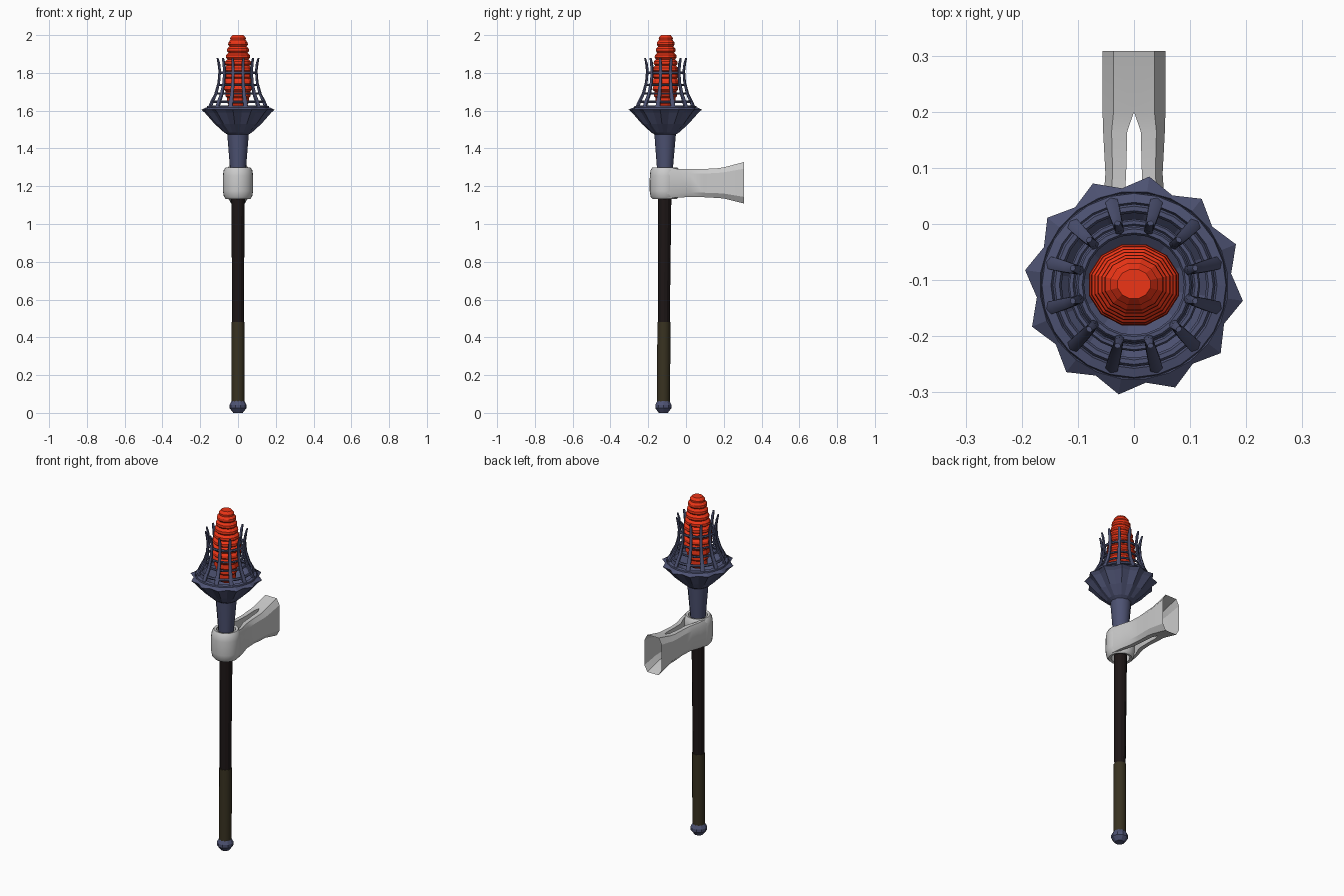
import bpy, bmesh
from math import sin, cos, pi, radians

if "Cube" in bpy.data.objects:
    bpy.data.objects.remove(bpy.data.objects["Cube"])


def axis_y(z):
    # the shaft leans very slightly
    return -0.12 + 0.0065 * z


def material(name, rgb):
    m = bpy.data.materials.new(name)
    m.diffuse_color = (*rgb, 1)
    m.use_nodes = True
    m.node_tree.nodes["Principled BSDF"].inputs["Base Color"].default_value = m.diffuse_color
    return m


STEEL = material("blue_steel", (0.075, 0.085, 0.17))
BLACK = material("black_wood", (0.012, 0.008, 0.008))
LEATHER = material("brown_leather", (0.04, 0.032, 0.015))
EMBER = material("ember_red", (0.85, 0.035, 0.008))


def finish(bm, name, mat=None, smooth=None):
    bmesh.ops.recalc_face_normals(bm, faces=bm.faces)
    me = bpy.data.meshes.new(name)
    bm.to_mesh(me)
    bm.free()
    ob = bpy.data.objects.new(name, me)
    bpy.context.collection.objects.link(ob)
    if mat:
        me.materials.append(mat)
    if smooth:
        bpy.ops.object.select_all(action='DESELECT')
        ob.select_set(True)
        bpy.context.view_layer.objects.active = ob
        bpy.ops.object.shade_smooth_by_angle(angle=radians(smooth))
    return ob


def loft(bm, rings, caps=True, closed=False):
    # skin a list of equally sized closed rings of points
    vr = [[bm.verts.new(p) for p in r] for r in rings]
    n = len(vr[0])
    pairs = list(zip(vr, vr[1:])) + ([(vr[-1], vr[0])] if closed else [])
    for a, b in pairs:
        for i in range(n):
            j = (i + 1) % n
            bm.faces.new((a[i], a[j], b[j], b[i]))
    if caps and not closed:
        bm.faces.new(vr[0])
        bm.faces.new(vr[-1])
    return vr


def lathe(name, profile, sides, mat=None, smooth=None, closed=False,
          squash=1.0, flute=None, turn=0.0):
    # profile: (radius, height); flute: radius factor of valleys per row
    bm = bmesh.new()
    rings = []
    for k, (r, z) in enumerate(profile):
        ring = []
        for i in range(sides):
            a = turn + 2 * pi * i / sides
            rr = r * (flute[k] if flute and i % 2 else 1)
            ring.append((rr * cos(a), axis_y(z) + squash * rr * sin(a), z))
        rings.append(ring)
    loft(bm, rings, closed=closed)
    return finish(bm, name, mat, smooth)


# pommel, grip, shaft and socket
lathe("pommel", [(0.025, 0), (0.045, 0.025), (0.045, 0.043), (0.03, 0.07)], 10, STEEL)
lathe("grip", [(0.034, 0.06), (0.035, 0.27), (0.034, 0.48)], 12, LEATHER, 35)
lathe("shaft", [(0.031, 0.475), (0.035, 1.14), (0.035, 1.32)], 12, BLACK)
lathe("socket", [(0.041, 1.28), (0.057, 1.475)], 12, STEEL, 35)

# fluted bowl with twelve points, outer skin then inner skin
lathe("bowl",
      [(0.05, 1.47), (0.075, 1.485), (0.125, 1.53), (0.178, 1.59), (0.196, 1.605),
       (0.168, 1.618), (0.155, 1.59), (0.105, 1.535), (0.06, 1.50)],
      24, STEEL, flute=[1, 0.97, 0.9, 0.89, 0.89, 1, 0.97, 0.95, 1],
      turn=radians(22))
# rolled lip above the bowl edge
lathe("bowl_lip", [(0.168, 1.605), (0.164, 1.624), (0.148, 1.628), (0.142, 1.612)],
      24, STEEL, closed=True)


def hoop(name, r, z, t):
    prof = [(r + t * cos(pi * k / 3), z + t * sin(pi * k / 3)) for k in range(6)]
    lathe(name, prof, 24, STEEL, 50, closed=True)


# cage hoops
for k, (r, z, t) in enumerate([(0.137, 1.648, 0.008), (0.112, 1.69, 0.006),
                               (0.1, 1.735, 0.006), (0.096, 1.80, 0.007)]):
    hoop(f"cage_hoop_{k + 1}", r, z, t)

# cage bars: twelve tapered rods bending inward, then out at the tips
bm = bmesh.new()
path = [(0.155, 1.615, 0.013), (0.143, 1.645, 0.013), (0.121, 1.69, 0.011),
        (0.105, 1.75, 0.009), (0.1, 1.81, 0.009), (0.105, 1.85, 0.009),
        (0.113, 1.88, 0.006)]
for i in range(12):
    a = radians(15 + 30 * i)
    rings = []
    for r, z, t in path:
        ring = []
        for k in range(6):
            b = pi * k / 3
            rad, tan = r + t * 0.8 * cos(b), t * sin(b)
            ring.append((rad * cos(a) - tan * sin(a),
                         axis_y(z) + rad * sin(a) + tan * cos(a), z))
        rings.append(ring)
    loft(bm, rings)
finish(bm, "cage_bars", STEEL, 50)

# ember: stacked ridges tapering upward
ridges = [0.055, 0.062, 0.07, 0.078, 0.083, 0.083, 0.079, 0.073, 0.067, 0.060, 0.054]
prof = [(0.04, 1.585)]
for k, r in enumerate(ridges):
    z = 1.60 + k * 0.034
    prof += [(r * 0.86, z), (r, z + 0.009), (r * 0.98, z + 0.022)]
prof += [(0.042, 1.974), (0.043, 1.985), (0.03, 2.0)]
lathe("ember", prof, 12, EMBER, squash=0.9, turn=radians(15))

# bracket collar around the shaft
lathe("bracket_collar",
      [(0.05, 1.135), (0.064, 1.132), (0.075, 1.145), (0.08, 1.175), (0.08, 1.255),
       (0.076, 1.285), (0.066, 1.3), (0.052, 1.297)], 24, None, 40, closed=True)

# bracket arm: two cheeks that merge into one flared open tube
# (y, inner x, outer x, bottom z, top z)
stations = [(-0.10, 0.05, 0.077, 1.137, 1.295), (-0.04, 0.042, 0.068, 1.14, 1.292),
            (0.02, 0.018, 0.056, 1.143, 1.290), (0.09, 0.014, 0.051, 1.142, 1.291),
            (0.165, 0.012, 0.055, 1.138, 1.295), (0.20, 0.0, 0.056, 1.135, 1.30),
            (0.308, 0.0, 0.056, 1.108, 1.328)]
bm = bmesh.new()
for s in (1, -1):
    rows = []
    for y, xi, xo, z0, z1 in stations:
        c = (xo - xi) * 0.35
        d = (z1 - z0) * 0.16
        pts = [(xi, z1), (xo - c, z1), (xo, z1 - d), (xo, z0 + d), (xo - c, z0), (xi, z0)]
        rows.append([bm.verts.new((s * x, y, z)) for x, z in pts])
    for k, (a, b) in enumerate(zip(rows, rows[1:])):
        # the last span has no inner wall, so the tube end stays hollow
        for i in range(6 if k < 5 else 5):
            j = (i + 1) % 6
            bm.faces.new((a[i], a[j], b[j], b[i]))
    bm.faces.new(rows[0])
bmesh.ops.remove_doubles(bm, verts=[v for v in bm.verts if v.co.y > 0.19], dist=0.0001)
finish(bm, "bracket_arm", None, 25)
